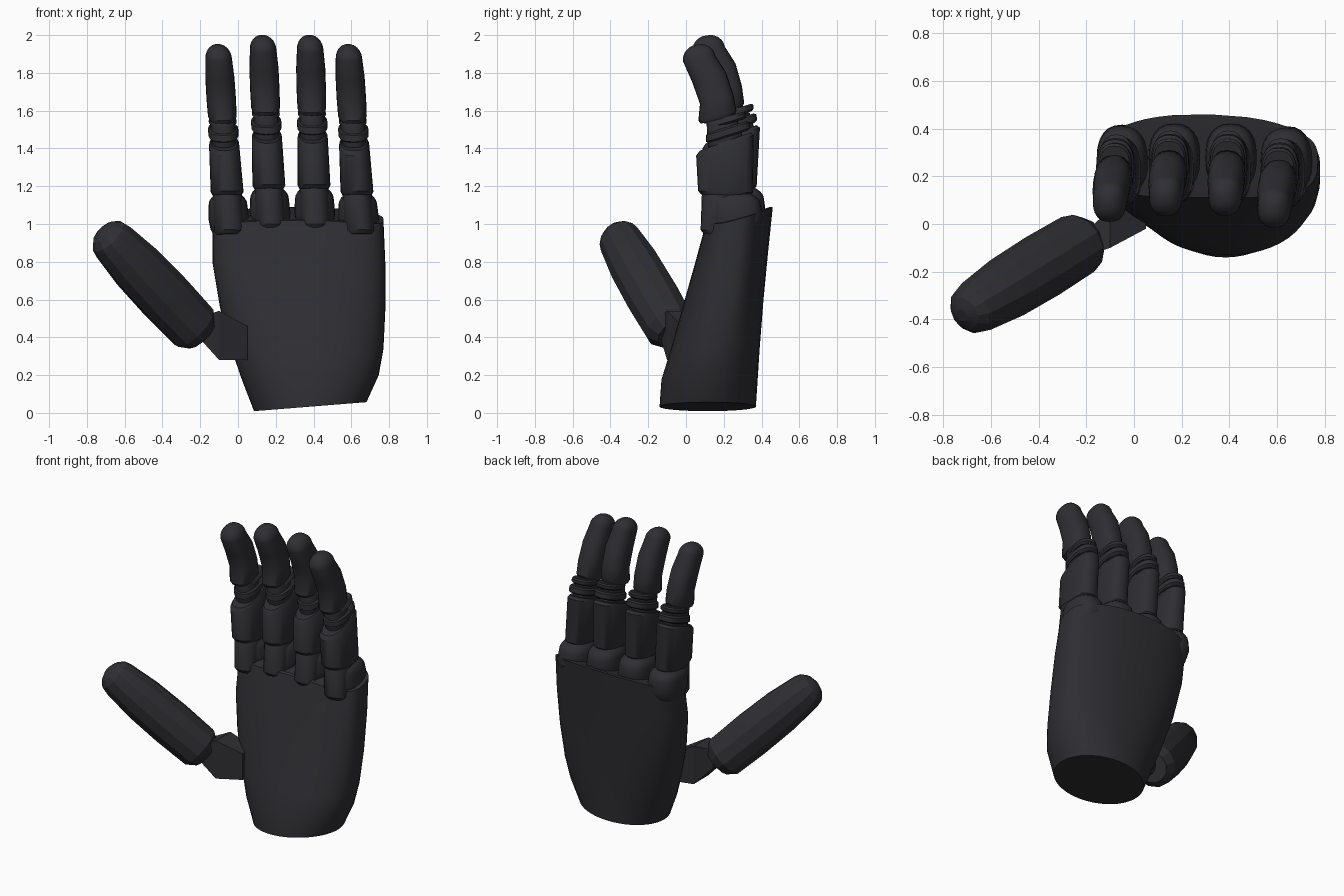
import bpy, bmesh
from math import tau, pi, sin, cos, copysign, radians
from mathutils import Vector

if "Cube" in bpy.data.objects:
    bpy.data.objects.remove(bpy.data.objects["Cube"])

mat = bpy.data.materials.new("dark_plastic")
mat.diffuse_color = (0.028, 0.027, 0.032, 1)
mat.use_nodes = True
mat.node_tree.nodes["Principled BSDF"].inputs["Base Color"].default_value = mat.diffuse_color


def skin(name, rings, angle):
    """Join rings of points into a closed, capped skin."""
    bm = bmesh.new()
    loops = [[bm.verts.new(p) for p in r] for r in rings]
    n = len(loops[0])
    for a, b in zip(loops, loops[1:]):
        for i in range(n):
            j = (i + 1) % n
            bm.faces.new((a[i], a[j], b[j], b[i]))
    bm.faces.new(loops[0])
    bm.faces.new(loops[-1])
    bmesh.ops.recalc_face_normals(bm, faces=bm.faces)
    me = bpy.data.meshes.new(name)
    bm.to_mesh(me)
    bm.free()
    me.materials.append(mat)
    if angle:
        me.shade_smooth()
        me.set_sharp_from_angle(angle=radians(angle))
    bpy.context.collection.objects.link(bpy.data.objects.new(name, me))


def oval(x, hw, fy, fz, by, bz, power=2.4, slope=0, n=24):
    """Superellipse between a front and a back point, half width hw in x."""
    f, b = Vector((x, fy, fz)), Vector((x, by, bz))
    pts = []
    for i in range(n):
        c, s = cos(tau * i / n), sin(tau * i / n)
        u = hw * copysign(abs(c) ** (2 / power), c)
        v = copysign(abs(s) ** (2 / power), s)
        pts.append((f + b) / 2 + (b - f) / 2 * v + Vector((u, 0, slope * u)))
    return pts


def dome(ring, shift, steps=5):
    """Rings that round off an end, leaving a small flat."""
    mid = sum(ring, Vector()) / len(ring)
    out = []
    for k in range(1, steps + 1):
        a = pi / 2 * 0.85 * k / steps
        out.append([mid + (p - mid) * cos(a) + shift * sin(a) for p in ring])
    return out


def rim(ring, d):
    """One slightly smaller ring at distance d, as a softened edge."""
    mid = sum(ring, Vector()) / len(ring)
    return [mid + (p - mid) * 0.88 + Vector((0, 0, d)) for p in ring]


# Palm: oval wrist widening into a flat block (x0, x1, front y z, back y z, power, slope)
palm = [(.085, .68, -.14, .033, .37, .033, 2, .08),
        (-.03, .77, -.085, .32, .39, .34, 2.3, .02),
        (-.095, .78, -.015, .55, .41, .57, 2.7, 0),
        (-.135, .78, .05, .78, .435, .83, 3.2, 0),
        (-.135, .77, .11, 1.0, .46, 1.07, 3.8, 0)]
mix = [(a + b) / 2 for a, b in zip(*palm[:2])]      # rounded heel of the hand
mix[0], mix[1], mix[2] = .025, .745, -.13
palm.insert(1, mix)
rings = [oval((r[0] + r[1]) / 2, (r[1] - r[0]) / 2, *r[2:], 48) for r in palm]
for ring in rings[3:]:
    for p in ring:                                  # arch the back of the hand
        back = max(0, p.y - .2) / .25
        p.y -= .26 * min(1, back) * (p.x - .27) ** 2 * p.z
        p.z += .02 - .15 * (p.x - .3) ** 2
skin("palm", rings + [rim(rings[-1], .005)], 35)

# Finger parts: rows of half width, front y z, back y z
parts = {
    "knuckle": [(.1, .15, 1.0, .39, 1.0), (.108, .13, 1.06, .42, 1.06), (.103, .14, 1.13, .41, 1.13)],
    "knuckle_core": [(.084, .085, 1.0, .33, .98), (.076, .1, 1.2, .34, 1.2)],
    "lower_segment": [(.087, .08, 1.21, .37, 1.2), (.08, .08, 1.4, .385, 1.51)],
    "joint_core": [(.065, .145, 1.42, .33, 1.49), (.065, .14, 1.6, .29, 1.64)],
    "joint_band": [(.08, .135, 1.475, .37, 1.55), (.08, .135, 1.51, .365, 1.58)],
    "joint_tab": [(.074, .16, 1.555, .35, 1.61), (.072, .16, 1.575, .35, 1.63)],
    "fingertip": [(.076, .098, 1.59, .30, 1.64), (.078, .11, 1.68, .287, 1.73),
                  (.077, .072, 1.8, .252, 1.85), (.07, .024, 1.91, .195, 1.94)],
}
# Four fingers: x at base, x at tip, y shift at tip, z shift
fingers = {"index": (-.045, -.107, -.015, -.05), "middle": (.172, .13, .01, 0),
           "ring": (.408, .38, .01, 0), "little": (.642, .583, -.04, -.05)}
for name, (xb, xt, dy, dz) in fingers.items():
    for part, rows in parts.items():
        rings = []
        for hw, fy, fz, by, bz in rows:
            t = (fz + bz) / 2 - 1
            k, s = dz * (.6 + .4 * t), dy * min(1, .2 + t)
            rings.append(oval(xb + (xt - xb) * t, hw, fy + s, fz + k, by + s, bz + k))
        thin = .01 if part in ("joint_band", "joint_tab") else .02
        if part == "fingertip":
            end = dome(rings[-1], Vector((-.005, -.012, .075)))
        elif part == "knuckle":
            end = dome(rings[-1], Vector((0, 0, .08)))
        else:
            end = [rim(rings[-1], thin)]
        skin(f"{name}_{part}", [rim(rings[0], -thin)] + rings + end, 35)

# Thumb: faceted blunt tube along a slanted axis
start, tip = Vector((-.235, -.085, .455)), Vector((-.66, -.345, .905))
axis = (tip - start).normalized()
side = axis.cross(Vector((0, 0, 1))).normalized()
up = side.cross(axis)
rings = []
for t, r in ((-.09, .1), (0, .142), (.35, .148), (.7, .143), (1, .122)):
    rings.append([start.lerp(tip, t) + (side * .94 * cos(tau * i / 12) + up * sin(tau * i / 12)) * r
                  for i in range(12)])
skin("thumb", rings + dome(rings[-1], axis * .1, 3), 20)

# Thumb link: angular block from thumb to palm (x, y range, z range)
link = [(-.19, -.13, -.02, .38, .51), (-.1, -.1, .06, .28, .54), (.05, -.02, .1, .28, .46)]
skin("thumb_link", [[Vector((x, a, c)), Vector((x, b, c)), Vector((x, b, d)), Vector((x, a, d))]
                    for x, a, b, c, d in link], 0)
